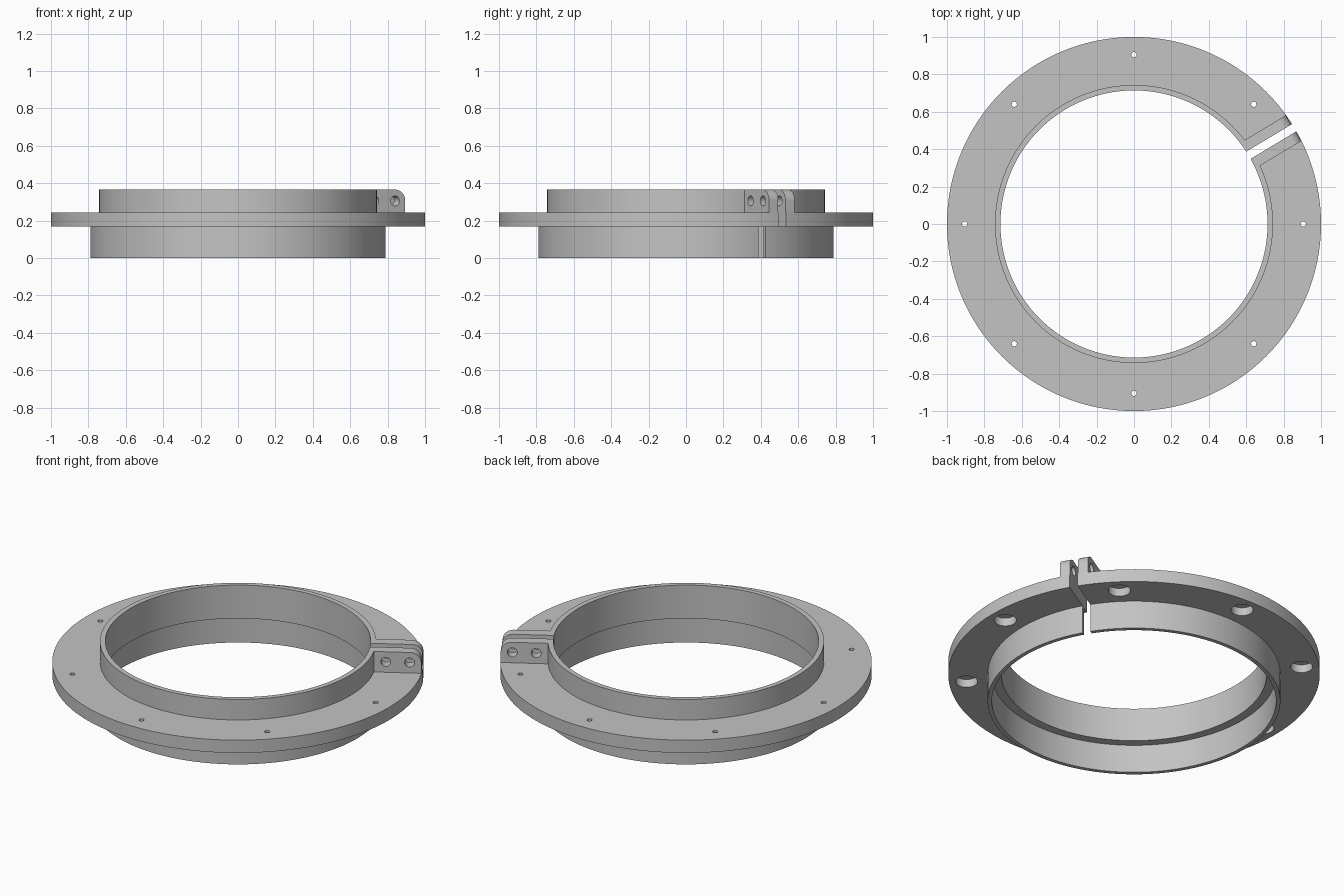
import bpy, bmesh, math
from mathutils import Matrix, Vector

if "Cube" in bpy.data.objects:
    bpy.data.objects.remove(bpy.data.objects["Cube"])

SLOT_ANGLE = math.radians(31)
TURN = Matrix.Rotation(SLOT_ANGLE, 4, 'Z')

grey = bpy.data.materials.new("plain grey")
grey.use_nodes = True
colour = (0.55, 0.55, 0.55, 1)
grey.diffuse_color = colour
grey.node_tree.nodes["Principled BSDF"].inputs["Base Color"].default_value = colour


def make_object(name, bm):
    bmesh.ops.recalc_face_normals(bm, faces=bm.faces)
    mesh = bpy.data.meshes.new(name)
    bm.to_mesh(mesh)
    bm.free()
    mesh.materials.append(grey)
    obj = bpy.data.objects.new(name, mesh)
    bpy.context.collection.objects.link(obj)
    return obj


def lathe(name, profile, steps):
    """Revolve a closed (radius, z) profile about the z axis."""
    bm = bmesh.new()
    verts = [bm.verts.new((r, 0, z)) for r, z in profile]
    edges = [bm.edges.new((v, verts[i - 1])) for i, v in enumerate(verts)]
    bmesh.ops.spin(bm, geom=verts + edges, cent=(0, 0, 0), axis=(0, 0, 1),
                   angle=math.tau, steps=steps, use_merge=True)
    bmesh.ops.remove_doubles(bm, verts=bm.verts, dist=1e-5)
    return make_object(name, bm)


def plate(name, outline, half_width):
    """Extrude a (radial, z) outline across the slot direction."""
    bm = bmesh.new()
    face = bm.faces.new([bm.verts.new((r, -half_width, z)) for r, z in outline])
    new = bmesh.ops.extrude_face_region(bm, geom=[face])["geom"]
    bmesh.ops.translate(bm, vec=(0, 2 * half_width, 0),
                        verts=[g for g in new if isinstance(g, bmesh.types.BMVert)])
    bm.transform(TURN)
    return make_object(name, bm)


def cylinders(name, radius, depth, matrices, segments=32):
    bm = bmesh.new()
    for m in matrices:
        bmesh.ops.create_cone(bm, cap_ends=True, segments=segments, radius1=radius,
                              radius2=radius, depth=depth, matrix=m)
    return make_object(name, bm)


def combine(target, tool, operation):
    tool.hide_render = True
    mod = target.modifiers.new(tool.name, 'BOOLEAN')
    mod.operation = operation
    mod.solver = 'EXACT'
    mod.object = tool
    bpy.context.view_layer.objects.active = target
    bpy.ops.object.modifier_apply(modifier=mod.name)
    bpy.data.objects.remove(tool)


# Stepped ring: lower skirt, wide flange, thin upper collar
ring = lathe("clamp_flange_ring", [
    (0.765, 0), (0.788, 0), (0.788, 0.167), (1, 0.167), (1, 0.243),
    (0.743, 0.243), (0.743, 0.365), (0.714, 0.365), (0.714, 0.167),
    (0.765, 0.167)], 192)

# Clamp lug with a rounded outer top corner
outline = [(0.725, 0.2), (0.995, 0.2)]
for i in range(13):
    a = math.radians(90 * i / 12)
    outline.append((0.935 + 0.06 * math.cos(a), 0.305 + 0.06 * math.sin(a)))
outline.append((0.725, 0.365))
combine(ring, plate("clamp_lug", outline, 0.08), 'UNION')

# Slot that splits the ring and the lug
combine(ring, plate("slot_cutter", [(0.5, -0.1), (1.2, -0.1), (1.2, 0.5), (0.5, 0.5)],
                    0.0225), 'DIFFERENCE')

# Two bolt holes across the lug
across = Matrix.Rotation(math.pi / 2, 4, 'X')
combine(ring, cylinders("lug_hole_cutter", 0.027, 0.3, [
    TURN @ Matrix.Translation((r, 0, 0.305)) @ across for r in (0.803, 0.932)]),
    'DIFFERENCE')

# Eight screw holes through the flange, counterbored from below
around = [Matrix.Rotation(math.tau * i / 8, 4, 'Z') for i in range(8)]
for name, radius, depth, z in (("screw_hole_cutter", 0.014, 0.3, 0.2),
                               ("counterbore_cutter", 0.06, 0.1, 0.165)):
    spots = [m @ Matrix.Translation((0.905, 0, z)) for m in around]
    combine(ring, cylinders(name, radius, depth, spots), 'DIFFERENCE')

# Smooth curved walls, sharp rims
bpy.ops.object.select_all(action='DESELECT')
ring.select_set(True)
bpy.context.view_layer.objects.active = ring
bpy.ops.object.shade_smooth_by_angle(angle=math.radians(30))
